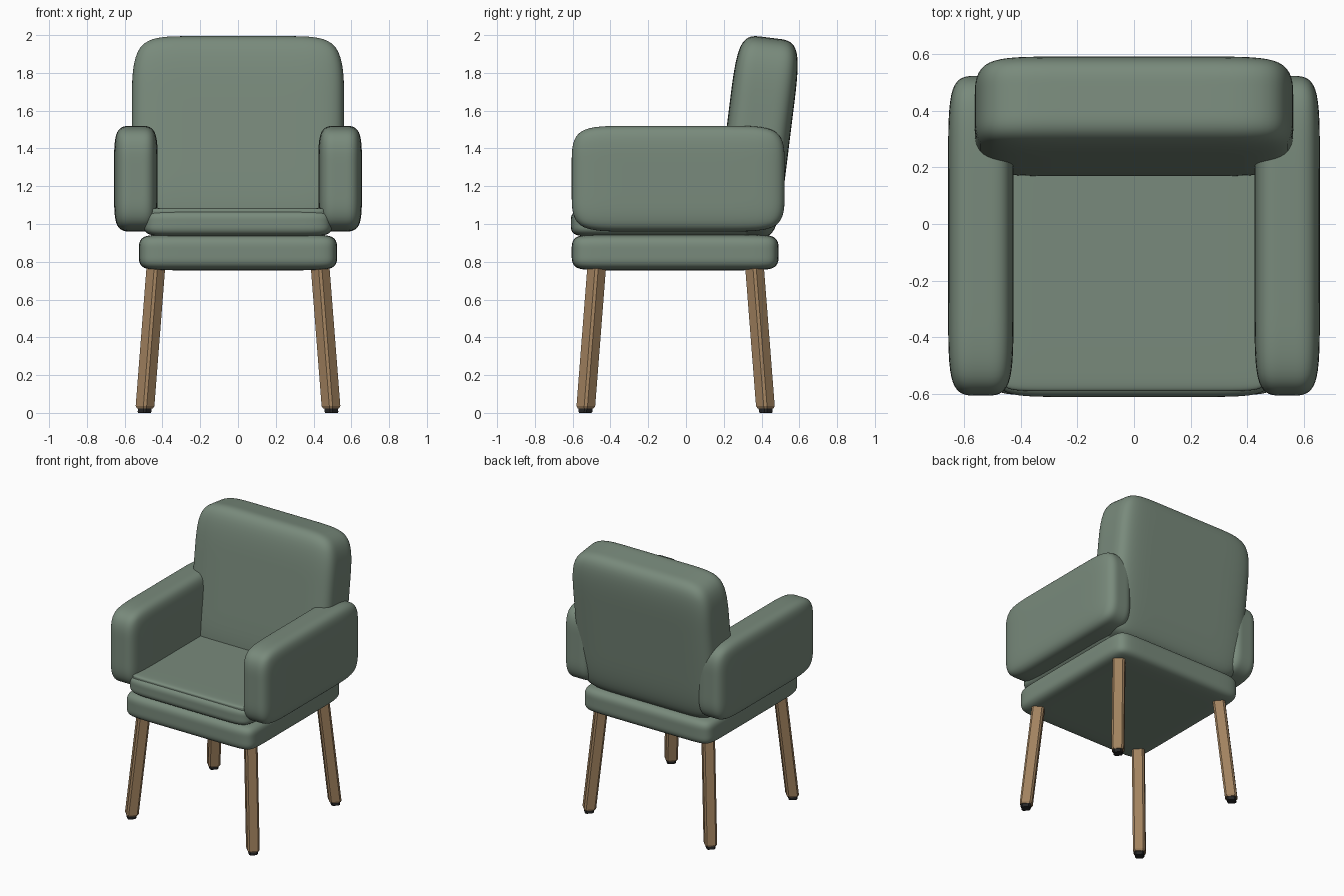
import bpy, bmesh, math
from mathutils import Vector

if "Cube" in bpy.data.objects:
    bpy.data.objects.remove(bpy.data.objects["Cube"])


def material(name, rgb):
    m = bpy.data.materials.new(name)
    m.diffuse_color = (*rgb, 1)
    m.use_nodes = True
    m.node_tree.nodes["Principled BSDF"].inputs["Base Color"].default_value = m.diffuse_color
    return m


FABRIC = material("sage fabric", (0.19, 0.255, 0.2))
WOOD = material("oak wood", (0.36, 0.225, 0.115))
RUBBER = material("black rubber", (0.018, 0.018, 0.018))


def add_object(name, bm, mat):
    me = bpy.data.meshes.new(name)
    bmesh.ops.recalc_face_normals(bm, faces=bm.faces)
    bm.to_mesh(me)
    bm.free()
    me.materials.append(mat)
    ob = bpy.data.objects.new(name, me)
    bpy.context.collection.objects.link(ob)
    return ob


def cushion(name, lo, hi, soft, tilt=0.0):
    """Soft box: 4x4x4 control shell, 'soft' = rounding distance per axis."""
    lo, hi = Vector(lo), Vector(hi)
    mid, half = (lo + hi) / 2, (hi - lo) / 2
    bm = bmesh.new()
    bmesh.ops.create_cube(bm, size=2)
    bmesh.ops.subdivide_edges(bm, edges=bm.edges[:], cuts=2, use_grid_fill=True)
    for v in bm.verts:
        for i in range(3):
            size = half[i] if abs(v.co[i]) > 0.9 else half[i] - soft[i]
            v.co[i] = math.copysign(size, v.co[i])
    for f in bm.faces:
        f.smooth = True
    ob = add_object(name, bm, FABRIC)
    ob.location = mid
    ob.rotation_euler.x = tilt
    sub = ob.modifiers.new("soften", 'SUBSURF')
    sub.levels = sub.render_levels = 3
    return ob


def post(name, rings, mat):
    """Chamfered square post turned 45 degrees; rings = (centre, scale)."""
    a, b = 0.04, 0.028
    pts = [(a, -b), (a, b), (b, a), (-b, a), (-a, b), (-a, -b), (-b, -a), (b, -a)]
    c = math.sqrt(0.5)
    bm = bmesh.new()
    loops = [[bm.verts.new((p[0] + s * c * (x - y), p[1] + s * c * (x + y), p[2]))
              for x, y in pts] for p, s in rings]
    for l0, l1 in zip(loops, loops[1:]):
        for i in range(8):
            j = (i + 1) % 8
            bm.faces.new((l0[i], l0[j], l1[j], l1[i]))
    bm.faces.new(loops[0][::-1])
    bm.faces.new(loops[-1])
    return add_object(name, bm, mat)


# Seat base, seat cushion with its top panel, backrest
cushion("seat_base", (-0.525, -0.605, 0.755), (0.525, 0.49, 0.945), (0.16, 0.16, 0.085))
cushion("seat_cushion", (-0.5, -0.61, 0.932), (0.5, 0.36, 1.078), (0.2, 0.16, 0.07))
cushion("seat_top_panel", (-0.475, -0.59, 1.04), (0.475, 0.34, 1.086), (0.12, 0.1, 0.02))
cushion("backrest", (-0.562, 0.21, 0.93), (0.562, 0.55, 1.99), (0.27, 0.13, 0.36),
        tilt=math.radians(-7.1))

for side, sx in (("left", -1), ("right", 1)):
    # Armrests
    x0, x1 = sorted((sx * 0.425, sx * 0.656))
    cushion(side + "_armrest", (x0, -0.605, 0.96), (x1, 0.522, 1.52), (0.1, 0.28, 0.2))

    # Splayed legs with rubber feet
    for end, sy in (("front", -1), ("back", 1)):
        def at(z):
            k = 0.06 * (1 - z / 0.77)
            return (sx * (0.435 + k), -0.055 + sy * (0.418 + k), z)
        post(f"{end}_{side}_leg",
             [(at(0.024), 0.88), (at(0.036), 1.03), (at(0.79), 1.03)], WOOD)
        post(f"{end}_{side}_foot",
             [(at(0), 0.68), (at(0.006), 0.76), (at(0.03), 0.76)], RUBBER)
